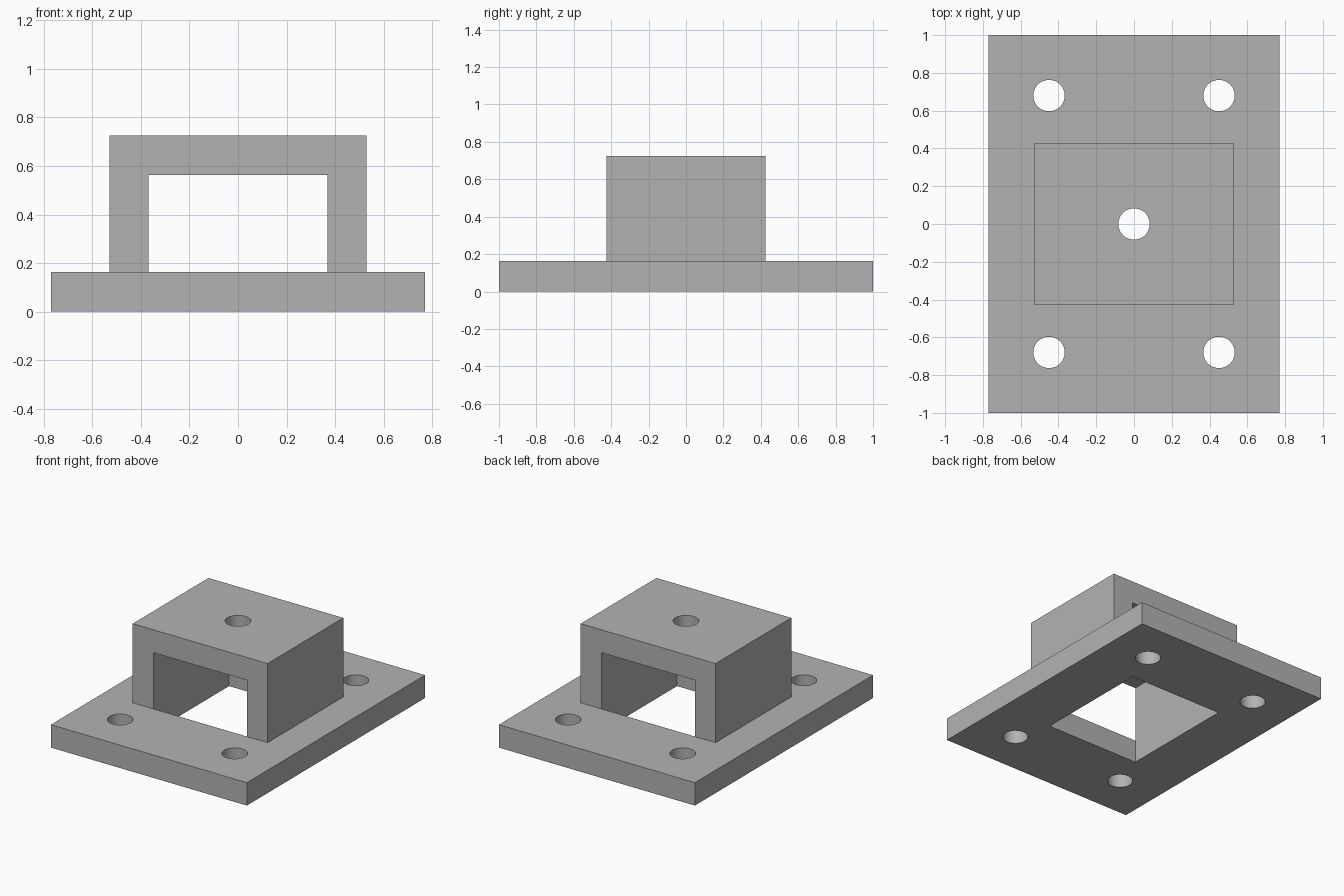
import bpy
import bmesh
import math
from mathutils import Matrix

cube = bpy.data.objects.get("Cube")
if cube:
    bpy.data.objects.remove(cube, do_unlink=True)

# One plain grey for the whole bracket
grey = bpy.data.materials.new("plain grey")
grey.use_nodes = True
COLOUR = (0.45, 0.45, 0.45, 1)
grey.diffuse_color = COLOUR
grey.node_tree.nodes["Principled BSDF"].inputs["Base Color"].default_value = COLOUR

# Main dimensions
PLATE_X, PLATE_Y, PLATE_Z = 0.77, 1.0, 0.163
BRIDGE_X, BRIDGE_Y, BRIDGE_Z = 0.53, 0.425, 0.725
INNER_X, INNER_Z = 0.368, 0.563
HOLE_R = 0.083


def make_object(name, bm):
    bmesh.ops.recalc_face_normals(bm, faces=bm.faces)
    mesh = bpy.data.meshes.new(name)
    bm.to_mesh(mesh)
    bm.free()
    mesh.materials.append(grey)
    obj = bpy.data.objects.new(name, mesh)
    bpy.context.collection.objects.link(obj)
    return obj


def box(name, half_x, half_y, z0, z1):
    bm = bmesh.new()
    size = Matrix.Diagonal((2 * half_x, 2 * half_y, z1 - z0, 1))
    bmesh.ops.create_cube(bm, size=1, matrix=Matrix.Translation((0, 0, (z0 + z1) / 2)) @ size)
    return make_object(name, bm)


def drill(name, x, y, z0, z1):
    bm = bmesh.new()
    bmesh.ops.create_cone(bm, cap_ends=True, segments=48, radius1=HOLE_R, radius2=HOLE_R,
                          depth=z1 - z0, matrix=Matrix.Translation((x, y, (z0 + z1) / 2)))
    return make_object(name, bm)


def cut(obj, cutters):
    bpy.context.view_layer.objects.active = obj
    for cutter in cutters:
        cutter.hide_render = True
        mod = obj.modifiers.new("cut", "BOOLEAN")
        mod.operation = "DIFFERENCE"
        mod.solver = "EXACT"
        mod.object = cutter
        bpy.ops.object.modifier_apply(modifier=mod.name)
        bpy.data.objects.remove(cutter, do_unlink=True)
    # Smooth hole walls, sharp edges elsewhere
    bpy.ops.object.select_all(action="DESELECT")
    obj.select_set(True)
    bpy.ops.object.shade_smooth_by_angle(angle=math.radians(30))


# Base plate with a rectangular window and four corner bolt holes
plate = box("base_plate", PLATE_X, PLATE_Y, 0, PLATE_Z)
cut(plate, [box("window_cutter", INNER_X, BRIDGE_Y, -0.1, 0.3)]
    + [drill("bolt_cutter", sx * 0.45, sy * 0.68, -0.1, 0.3)
       for sx in (-1, 1) for sy in (-1, 1)])

# Bridge: an upside-down U profile extruded front to back
half = [(BRIDGE_X, BRIDGE_Z), (BRIDGE_X, PLATE_Z), (INNER_X, PLATE_Z), (INNER_X, INNER_Z)]
outline = half + [(-x, z) for x, z in reversed(half)]
bm = bmesh.new()
face = bm.faces.new([bm.verts.new((x, -BRIDGE_Y, z)) for x, z in outline])
extruded = bmesh.ops.extrude_face_region(bm, geom=[face], use_keep_orig=True)["geom"]
bmesh.ops.translate(bm, vec=(0, 2 * BRIDGE_Y, 0),
                    verts=[v for v in extruded if isinstance(v, bmesh.types.BMVert)])
bridge = make_object("bridge", bm)

# Single hole through the top of the bridge
cut(bridge, [drill("top_hole_cutter", 0, 0, INNER_Z - 0.1, BRIDGE_Z + 0.1)])
